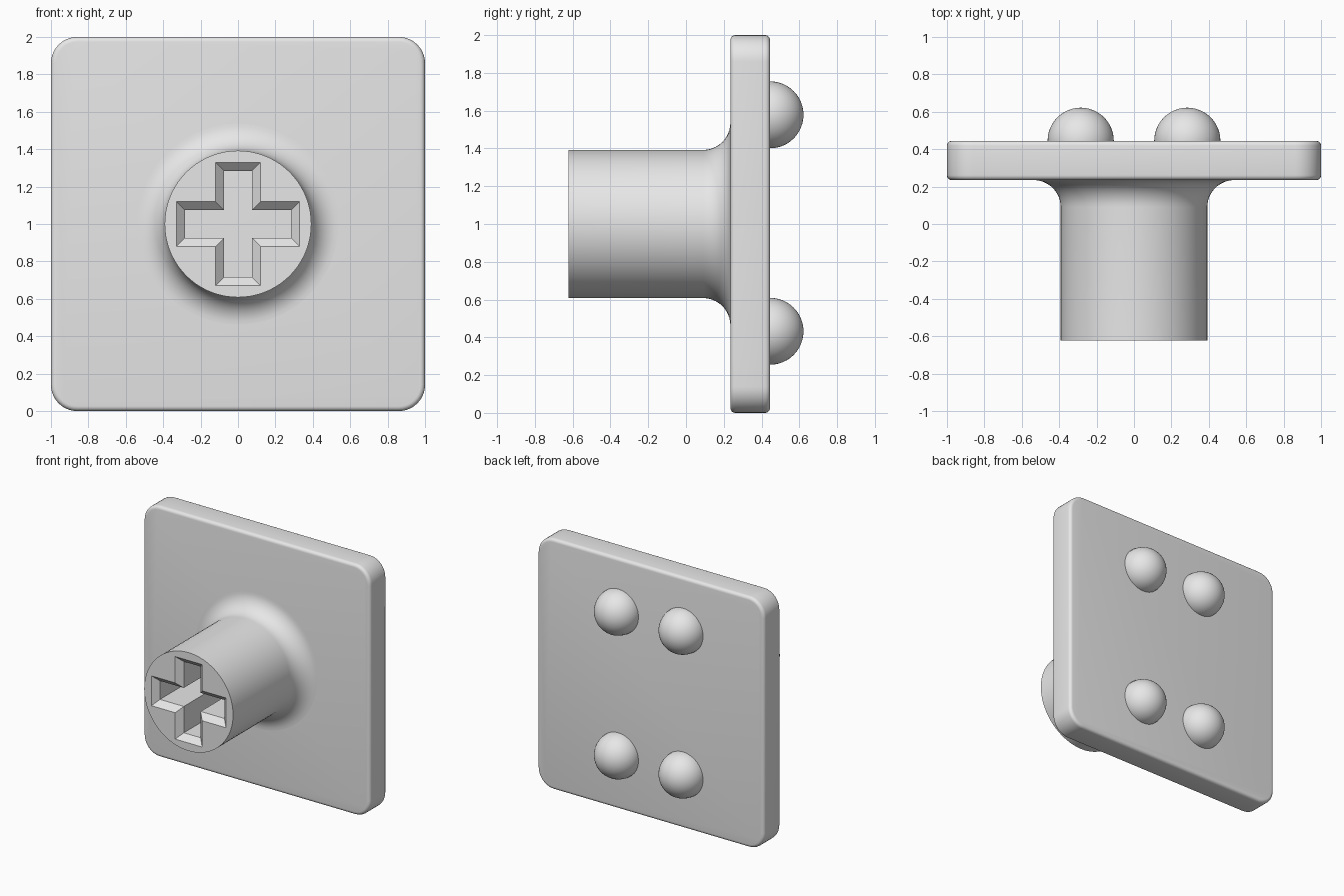
import bpy, bmesh
from math import radians, sin, cos, pi
from mathutils import Matrix, Vector

if "Cube" in bpy.data.objects:
    bpy.data.objects.remove(bpy.data.objects["Cube"], do_unlink=True)

FRONT, PLATE_FRONT, PLATE_BACK = -0.622, 0.235, 0.445
MID_Z = 1.0

grey = bpy.data.materials.new("plain grey")
grey.use_nodes = True
grey.diffuse_color = (0.8, 0.8, 0.8, 1)
grey.node_tree.nodes["Principled BSDF"].inputs["Base Color"].default_value = (0.8, 0.8, 0.8, 1)


def add_object(name, bm):
    bmesh.ops.recalc_face_normals(bm, faces=bm.faces)
    mesh = bpy.data.meshes.new(name)
    bm.to_mesh(mesh)
    bm.free()
    mesh.materials.append(grey)
    obj = bpy.data.objects.new(name, mesh)
    bpy.context.collection.objects.link(obj)
    return obj


def smooth(obj, angle=30):
    obj.data.shade_smooth()
    obj.data.set_sharp_from_angle(angle=radians(angle))


# Plate: rounded corners first, then softened front and back rims
bm = bmesh.new()
bmesh.ops.create_cube(bm, size=1)
bmesh.ops.scale(bm, vec=(2, PLATE_BACK - PLATE_FRONT, 2), verts=bm.verts)
bmesh.ops.translate(bm, vec=(0, (PLATE_FRONT + PLATE_BACK) / 2, MID_Z), verts=bm.verts)
corners = [e for e in bm.edges if abs((e.verts[0].co - e.verts[1].co).y) > 0.1]
bmesh.ops.bevel(bm, geom=corners, offset=0.14, segments=10, profile=0.5, affect='EDGES')
rims = [e for e in bm.edges if abs((e.verts[0].co - e.verts[1].co).y) < 0.001]
bmesh.ops.bevel(bm, geom=rims, offset=0.026, segments=5, profile=0.5, affect='EDGES')
smooth(add_object("plate", bm))

# Stem: revolved profile that flares into the plate
RADIUS, FILLET = 0.392, 0.145
profile = [(0, FRONT), (RADIUS, FRONT)]
for i in range(13):
    a = pi / 2 * i / 12
    profile.append((RADIUS + FILLET * (1 - cos(a)), PLATE_FRONT - FILLET * (1 - sin(a))))
profile += [(RADIUS + FILLET, PLATE_FRONT + 0.05), (0, PLATE_FRONT + 0.05)]
bm = bmesh.new()
verts = [bm.verts.new((r, y, MID_Z)) for r, y in profile]
edges = [bm.edges.new(pair) for pair in zip(verts, verts[1:])]
bmesh.ops.spin(bm, geom=verts + edges, cent=(0, 0, MID_Z), axis=(0, 1, 0),
               angle=2 * pi, steps=72, use_duplicate=False)
bmesh.ops.remove_doubles(bm, verts=bm.verts, dist=0.0005)
stem = add_object("stem", bm)


# Cross socket cutter: straight shaft with a chamfered mouth
def cross_ring(bm, long, short, y):
    arm = [(short, short), (short, long), (-short, long)]
    ring = []
    for k in range(4):
        turn = Matrix.Rotation(k * pi / 2, 2)
        for p in arm:
            q = turn @ Vector(p)
            ring.append(bm.verts.new((q.x, y, MID_Z + q.y)))
    return ring


INSET = 0.045
LONG, SHORT = 0.329, 0.119
bm = bmesh.new()
rings = [cross_ring(bm, LONG + INSET, SHORT + INSET, FRONT - INSET),
         cross_ring(bm, LONG - INSET, SHORT - INSET, FRONT + INSET),
         cross_ring(bm, LONG - INSET, SHORT - INSET, PLATE_FRONT)]
for a, b in zip(rings, rings[1:]):
    for i in range(len(a)):
        j = (i + 1) % len(a)
        bm.faces.new((a[i], a[j], b[j], b[i]))
bm.faces.new(rings[0])
bm.faces.new(rings[-1])
cutter = add_object("socket_cutter", bm)
cutter.hide_render = True

# Cut the socket, then discard the cutter
cut = stem.modifiers.new("socket", 'BOOLEAN')
cut.operation = 'DIFFERENCE'
cut.solver = 'EXACT'
cut.object = cutter
depsgraph = bpy.context.evaluated_depsgraph_get()
result = bpy.data.meshes.new_from_object(stem.evaluated_get(depsgraph))
stem.modifiers.clear()
stem.data = result
bpy.data.objects.remove(cutter, do_unlink=True)
smooth(stem)

# Four round studs on the back
for row, z in (("lower", 0.432), ("upper", 1.578)):
    for side, x in (("right", -0.285), ("left", 0.285)):
        bm = bmesh.new()
        bmesh.ops.create_uvsphere(bm, u_segments=48, v_segments=24, radius=0.177)
        bmesh.ops.rotate(bm, matrix=Matrix.Rotation(pi / 2, 3, 'X'), verts=bm.verts)
        bmesh.ops.translate(bm, vec=(x, PLATE_BACK, z), verts=bm.verts)
        smooth(add_object(f"{row}_{side}_stud", bm))
